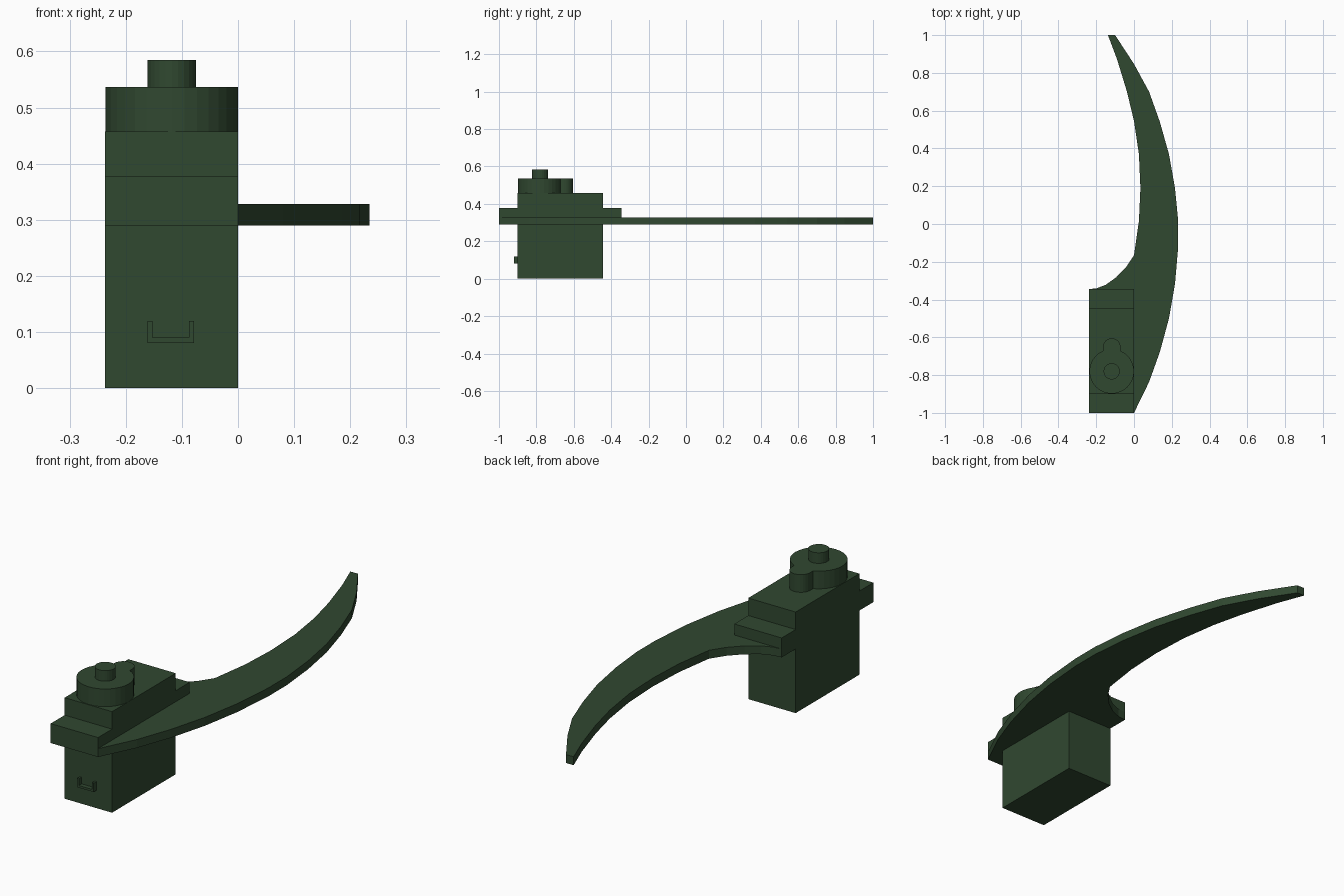
import bpy, bmesh, math
from mathutils import Vector

if "Cube" in bpy.data.objects:
    bpy.data.objects.remove(bpy.data.objects["Cube"])

mat = bpy.data.materials.new("dark_green")
mat.diffuse_color = (0.03, 0.065, 0.03, 1)
mat.use_nodes = True
mat.node_tree.nodes["Principled BSDF"].inputs["Base Color"].default_value = mat.diffuse_color


def prism(name, points, depth):
    """Closed solid from a planar 3D outline swept along the depth vector."""
    bm = bmesh.new()
    face = bm.faces.new([bm.verts.new(p) for p in points])
    ext = bmesh.ops.extrude_face_region(bm, geom=[face], use_keep_orig=True)
    verts = [g for g in ext["geom"] if isinstance(g, bmesh.types.BMVert)]
    bmesh.ops.translate(bm, verts=verts, vec=Vector(depth))
    bmesh.ops.recalc_face_normals(bm, faces=bm.faces)
    mesh = bpy.data.meshes.new(name)
    bm.to_mesh(mesh)
    bm.free()
    mesh.materials.append(mat)
    ob = bpy.data.objects.new(name, mesh)
    bpy.context.collection.objects.link(ob)
    return ob


def arc(cx, cy, r, a0, a1, n, z):
    return [(cx + r * math.cos(a0 + (a1 - a0) * i / n),
             cy + r * math.sin(a0 + (a1 - a0) * i / n), z) for i in range(n + 1)]


X0, W = -0.237, 0.237
CX, CY = -0.118, -0.78

# Motor housing with mounting flanges: side profile swept across the width
side = [(-0.90, 0), (-0.445, 0), (-0.445, 0.29), (-0.345, 0.29), (-0.345, 0.378),
        (-0.445, 0.378), (-0.445, 0.457), (-0.90, 0.457), (-0.90, 0.378),
        (-1, 0.378), (-1, 0.29), (-0.90, 0.29)]
prism("motor_housing", [(X0, y, z) for y, z in side], (W, 0, 0))

# Gear cover: large disc merged with a small lobe (keyhole outline)
R, r, ly = 0.118, 0.047, -0.652
a = math.acos(r / R)
outline = arc(CX, CY, R, math.pi - a, 2 * math.pi + a, 28, 0.457)
outline += arc(CX, ly, r, 0, math.pi, 12, 0.457)
prism("gear_cover", outline, (0, 0, 0.08))

# Output shaft
prism("output_shaft", arc(CX, CY, 0.043, 0, 2 * math.pi * 23 / 24, 23, 0.537), (0, 0, 0.048))

# Cable outlet: shallow U-shaped frame on the front
u = [(-0.161, 0.08), (-0.078, 0.08), (-0.078, 0.12), (-0.087, 0.12),
     (-0.087, 0.09), (-0.152, 0.09), (-0.152, 0.12), (-0.161, 0.12)]
prism("cable_outlet", [(x, -0.90, z) for x, z in u], (0, -0.02, 0))

# Curved claw blade
outer = [(0, -1), (0.08, -0.836), (0.137, -0.677), (0.185, -0.50), (0.217, -0.317),
         (0.234, -0.12), (0.234, 0.015), (0.217, 0.19), (0.185, 0.37), (0.137, 0.54),
         (0.08, 0.70), (0, 0.847), (-0.1, 1)]
inner = [(-0.138, 1), (-0.09, 0.873), (-0.037, 0.70), (0, 0.545), (0.026, 0.37),
         (0.034, 0.19), (0.026, 0.015), (0, -0.165)]
fillet = [(-0.042, -0.228), (-0.095, -0.283), (-0.15, -0.322), (-0.196, -0.34),
          (-0.237, -0.345), (0, -0.345)]
prism("claw_blade", [(x, y, 0.29) for x, y in outer + inner + fillet], (0, 0, 0.038))
